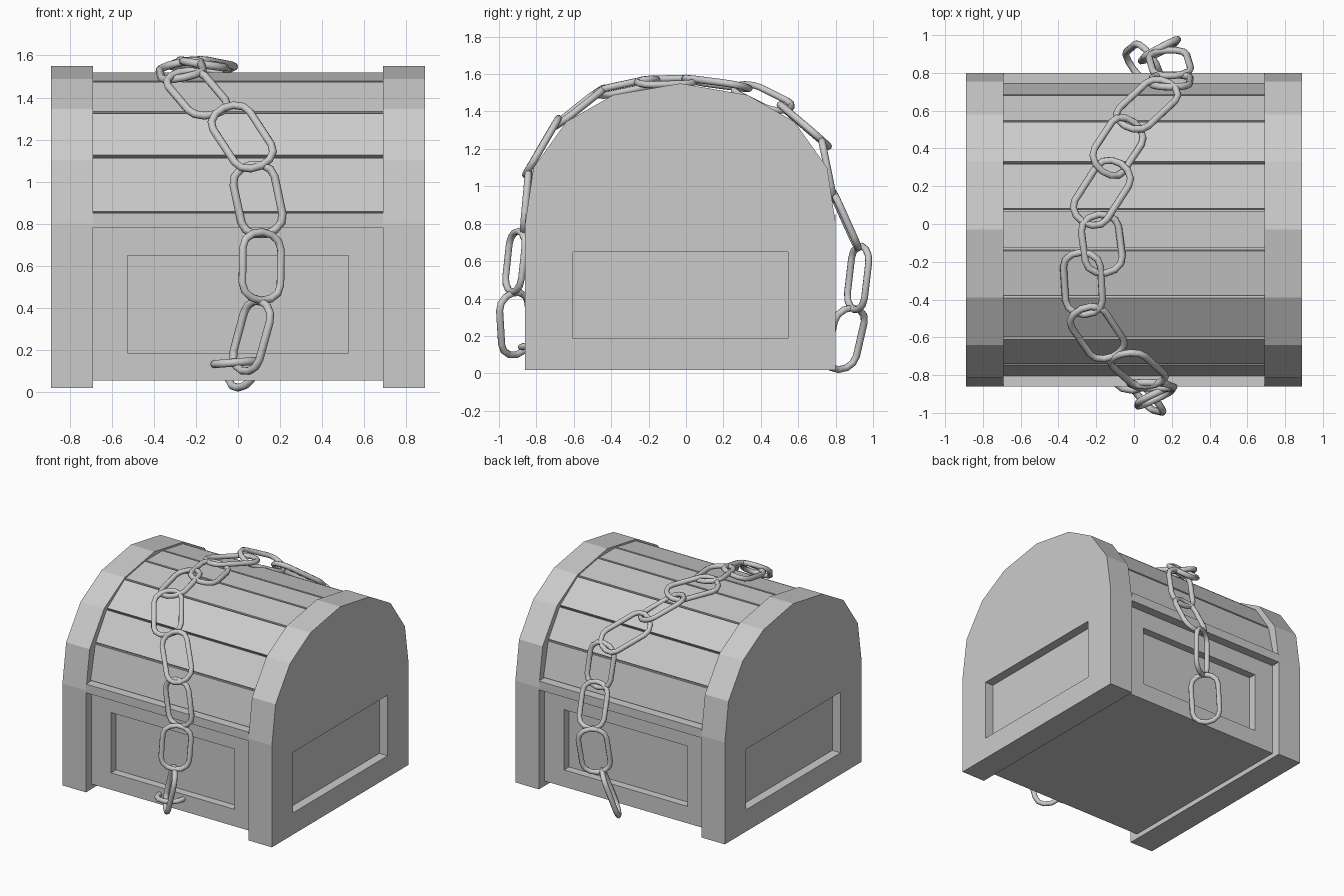
import bpy, bmesh, math
from mathutils import Vector

if "Cube" in bpy.data.objects:
    bpy.data.objects.remove(bpy.data.objects["Cube"])

YC = -0.03      # chest centre in y
XI, XO = 0.69, 0.89   # inner and outer x of the end walls


def finish(name, bm):
    bmesh.ops.recalc_face_normals(bm, faces=bm.faces)
    me = bpy.data.meshes.new(name)
    bm.to_mesh(me)
    bm.free()
    ob = bpy.data.objects.new(name, me)
    bpy.context.collection.objects.link(ob)
    return ob


def extrude_x(name, profile, x0, x1):
    """Solid from a (y, z) outline, extruded along x."""
    bm = bmesh.new()
    a = [bm.verts.new((x0, y + YC, z)) for y, z in profile]
    b = [bm.verts.new((x1, y + YC, z)) for y, z in profile]
    bm.faces.new(a)
    bm.faces.new(b[::-1])
    n = len(a)
    for i in range(n):
        j = (i + 1) % n
        bm.faces.new((a[i], b[i], b[j], a[j]))
    return finish(name, bm)


def box(name, x0, x1, y0, y1, z0, z1):
    return extrude_x(name, [(y0, z0), (y1, z0), (y1, z1), (y0, z1)], x0, x1)


def carve(ob, *lims):
    """Cut a box-shaped recess out of an object."""
    cutter = box("cutter", *lims)
    cutter.hide_render = True
    m = ob.modifiers.new("recess", 'BOOLEAN')
    m.operation = 'DIFFERENCE'
    m.solver = 'EXACT'
    m.object = cutter
    bpy.context.view_layer.objects.active = ob
    bpy.ops.object.modifier_apply(modifier=m.name)
    bpy.data.objects.remove(cutter)


def mirrored(half):
    """Close a half outline (y >= 0) over to the other side."""
    return half + [(-y, z) for y, z in reversed(half) if y > 0]


# arched end walls with recessed side panels
arch = mirrored([(0.83, 0.018), (0.83, 0.80), (0.785, 1.10), (0.61, 1.345),
                 (0.36, 1.488), (0, 1.55)])
for s, side in ((-1, "left"), (1, "right")):
    wall = extrude_x(side + "_end_wall", arch, s * XI, s * XO)
    lo, hi = sorted((s * 0.82, s * 1.0))
    carve(wall, lo, hi, -0.575, 0.575, 0.185, 0.65)

# box body with recessed front and back panels
body = box("box_body", -XI, XI, -0.76, 0.76, 0.055, 0.783)
for s in (-1, 1):
    lo, hi = sorted((s * 0.70, s * 0.9))
    carve(body, -0.525, 0.525, lo, hi, 0.185, 0.648)

# rim between body and lid
box("lid_rim", -XI, XI, -0.83, 0.83, 0.783, 0.85)

# lid core and planks with narrow gaps
half = [(0.775, 0.85), (0.715, 1.12), (0.575, 1.33), (0.355, 1.477), (0.105, 1.52)]
lid = mirrored(half)
core = [(y * 0.965, 0.85 + (z - 0.85) * 0.965) for y, z in lid]
extrude_x("lid_core", core, -XI, XI)
for i in range(len(lid) - 1):
    p, q = Vector(lid[i]), Vector(lid[i + 1])
    d = (q - p).normalized()
    inward = Vector((-d.y, d.x)) * 0.04
    p, q = p + d * 0.007, q - d * 0.007
    extrude_x("lid_plank", [p, q, q + inward, p + inward], -XI, XI)


def chain_link(a, b, w, half_w=0.1, cap=0.078, r=0.019, arc=6, sides=8):
    """Long ring whose ends reach a and b, spread along w."""
    a, b, w = Vector(a), Vector(b), Vector(w)
    u = (b - a).normalized()
    w = (w - u * w.dot(u)).normalized()
    n = u.cross(w)
    mid, straight = (a + b) / 2, (b - a).length / 2 - cap
    bm = bmesh.new()
    rings = []
    for end in (0, 1):
        for k in range(arc + 1):
            t = math.pi * (end + k / arc)
            out = w * math.cos(t) + u * math.sin(t)
            c = mid + w * math.cos(t) * half_w + u * (math.sin(t) * cap + straight * (1 - 2 * end))
            rings.append([bm.verts.new(c + r * (out * math.cos(f) + n * math.sin(f)))
                          for f in (2 * math.pi * j / sides for j in range(sides))])
    for i, r0 in enumerate(rings):
        r1 = rings[(i + 1) % len(rings)]
        for j in range(sides):
            k = (j + 1) % sides
            bm.faces.new((r0[j], r0[k], r1[k], r1[j])).smooth = True
    finish("chain_link", bm)


# chain draped over the chest, front to back: end, end, width direction
links = [
    ((-0.01, -0.88, 0.14), (-0.02, -0.55, 0.14), (1, 0, 0.08)),
    ((0.02, -0.905, 0.10), (0.11, -0.925, 0.43), (0.65, -0.75, 0)),
    ((0.11, -0.93, 0.435), (0.115, -0.895, 0.76), (0.85, 0.4, 0)),
    ((0.13, -0.87, 0.75), (0.06, -0.84, 1.08), (1, 0, 0.2)),
    ((0.11, -0.85, 1.075), (-0.07, -0.69, 1.35), (1, 0.3, 0.5)),
    ((-0.11, -0.70, 1.32), (-0.28, -0.45, 1.52), (1, 0.5, 0.3)),
    ((-0.26, -0.48, 1.495), (-0.28, -0.15, 1.565), (1, 0, 0.2)),
    ((-0.15, -0.26, 1.555), (-0.19, 0.05, 1.565), (1, 0.1, -0.15)),
    ((-0.27, 0.01, 1.57), (-0.07, 0.32, 1.53), (0.83, -0.56, 0.15)),
    ((-0.17, 0.28, 1.54), (0.00, 0.54, 1.41), (0.82, -0.57, -0.2)),
    ((-0.05, 0.52, 1.42), (0.19, 0.745, 1.23), (1, -0.6, 0.55)),
    ((0.19, 0.725, 1.25), (0.20, 0.79, 0.93), (1, 0, 0)),
    ((0.21, 0.785, 0.97), (0.17, 0.92, 0.67), (1, 0, 0.1)),
    ((0.15, 0.94, 0.68), (0.12, 0.90, 0.34), (0.85, 0.45, 0)),
    ((0.09, 0.89, 0.35), (0.00, 0.815, 0.02), (0.6, -0.8, 0)),
]
for a, b, w in links:
    chain_link(a, b, w)
